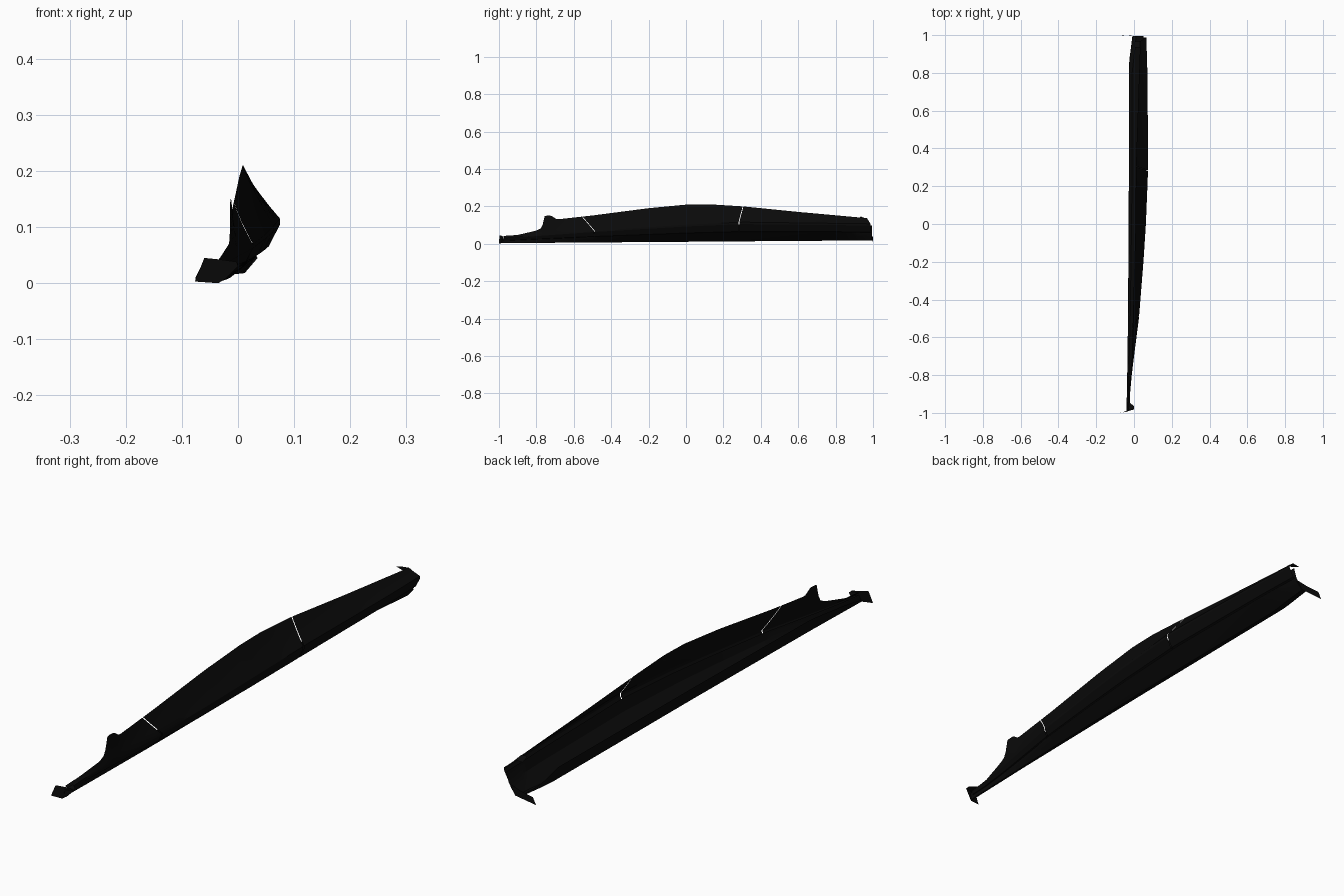
import bpy, math

if "Cube" in bpy.data.objects:
    bpy.data.objects.remove(bpy.data.objects["Cube"])

black = bpy.data.materials.new("satin_black")
black.diffuse_color = (0.003, 0.003, 0.003, 1)
black.use_nodes = True
black.node_tree.nodes["Principled BSDF"].inputs["Base Color"].default_value = black.diffuse_color

# Long-axis guide curves: (y, value)
TOP_Z = [(-1, .04), (-.9, .047), (-.8, .07), (-.77, .086), (-.755, .15), (-.72, .15), (-.69, .13),
         (-.5, .151), (-.2, .19), (0, .209), (.12, .211), (.3, .2), (.6, .17), (.9, .143), (1, .133)]
TOP_X = [(-1, -.036), (-.9, -.031), (-.8, -.016), (-.7, -.011), (-.5, -.006), (0, .008), (.3, .01), (1, .034)]
CREST_X = [(-1, -.024), (-.9, -.021), (-.8, -.012), (-.7, 0), (-.5, .026), (-.2, .05), (0, .063),
           (.3, .075), (.8, .071), (1, .065)]
CREST_Z = [(-1, .026), (-.8, .042), (-.5, .064), (0, .095), (.3, .108), (1, .1)]
CORNER_X = [(-1, -.033), (-.5, -.02), (0, -.013), (.3, -.01), (.8, -.01), (.92, .004), (1, .012)]
INNER_X = [(-1, -.04), (-.7, -.034), (0, -.028), (.85, -.027), (1, -.008)]
BASE_Z = [(-1, .003), (1, .018)]
WALL_H = [(-1, .004), (-.9, .02), (-.7, .04), (.8, .042), (.9, .01), (1, .002)]


def guide(table, y):
    if y <= table[0][0]:
        return table[0][1]
    for (a, va), (b, vb) in zip(table, table[1:]):
        if y <= b:
            return va + (vb - va) * (y - a) / (b - a)
    return table[-1][1]


def make(name, verts, faces, smooth=True):
    me = bpy.data.meshes.new(name)
    me.from_pydata(verts, [], faces)
    me.materials.append(black)
    me.update()
    ob = bpy.data.objects.new(name, me)
    bpy.context.collection.objects.link(ob)
    if smooth:
        bpy.ops.object.select_all(action='DESELECT')
        ob.select_set(True)
        bpy.context.view_layer.objects.active = ob
        bpy.ops.object.shade_smooth_by_angle(angle=math.radians(25))
    return ob


def grid_faces(rows, cols):
    return [(r * cols + c, (r + 1) * cols + c, (r + 1) * cols + c + 1, r * cols + c + 1)
            for r in range(rows - 1) for c in range(cols - 1)]


# Upper panel section: sloped outer face, rounded crest, undercut and inward lip
def upper_point(i, y):
    tx, tz = guide(TOP_X, y), guide(TOP_Z, y)
    cx, cz = guide(CREST_X, y), guide(CREST_Z, y)
    bz = guide(BASE_Z, y)
    k = (cz - bz) / .09
    if i <= 4:
        t = i / 4
        dip = -.008 * k * t * (1 - t)
        ez = cz + .007 * k
        return tx + (cx - tx) * t + dip, tz + (ez - tz) * t
    return [(cx, cz - .003 * k), (cx - .019 * k, cz - .04 * k), (cx - .027 * k, cz - .044 * k)][i - 5]


def upper_panel(name, start, end, n):
    # start and end hold (y at the top edge, y at the crest) for slanted panel gaps
    verts = []
    for s in range(n + 1):
        f = s / n
        for i in range(8):
            t = min(i / 4, 1)
            a = start[0] + (start[1] - start[0]) * t
            b = end[0] + (end[1] - end[0]) * t
            y = a + (b - a) * f
            x, z = upper_point(i, y)
            verts.append((x, y, z))
    make(name, verts, grid_faces(n + 1, 8))


upper_panel("front_upper_panel", (-.975, -.975), (-.557, -.492), 40)
upper_panel("middle_upper_panel", (-.553, -.488), (.303, .281), 28)
upper_panel("rear_upper_panel", (.307, .285), (.968, .987), 20)

# Lower skirt: hidden upright behind the undercut, sloped side, narrow floor, inner upstand
verts = []
N = 50
for s in range(N + 1):
    y = -.99 + 1.985 * s / N
    cx, cz, bz = guide(CREST_X, y), guide(CREST_Z, y), guide(BASE_Z, y)
    kx, ix = guide(CORNER_X, y), guide(INNER_X, y)
    k = (cz - bz) / .09
    sx, sz = cx - .028 * k, cz - .044 * k
    ix = min(ix, kx - .004)
    for x, z in [(cx - .016 * k, cz - .004 * k), (sx, sz), ((sx + kx) / 2 + .001 * k, (sz + bz) / 2),
                 (kx, bz), (ix, bz + .001), (ix + .002, bz + guide(WALL_H, y))]:
        verts.append((x, y, z))
make("lower_skirt", verts, grid_faces(N + 1, 6))


# End flanges and tabs reaching inward
def flange(name, outline):
    make(name, outline, [tuple(range(len(outline)))], smooth=False)


flange("front_flange", [(-.077, -1, .003), (-.035, -.993, 0), (-.022, -.985, .008), (0, -.978, .03),
                        (-.002, -.978, .038), (-.03, -.985, .042), (-.06, -.997, .045)])
flange("front_tab", [(-.028, -.94, .036), (0, -.965, .036), (0, -.982, .034), (-.03, -.99, .034)])
flange("rear_flange", [(-.077, 1, .008), (.012, .995, .018), (.035, .992, .045), (.03, .992, .052),
                       (-.01, .995, .042), (-.064, 1, .034)])
flange("rear_tab", [(.033, .93, .141), (.033, .968, .136), (.002, .965, .134), (.004, .935, .145)])
